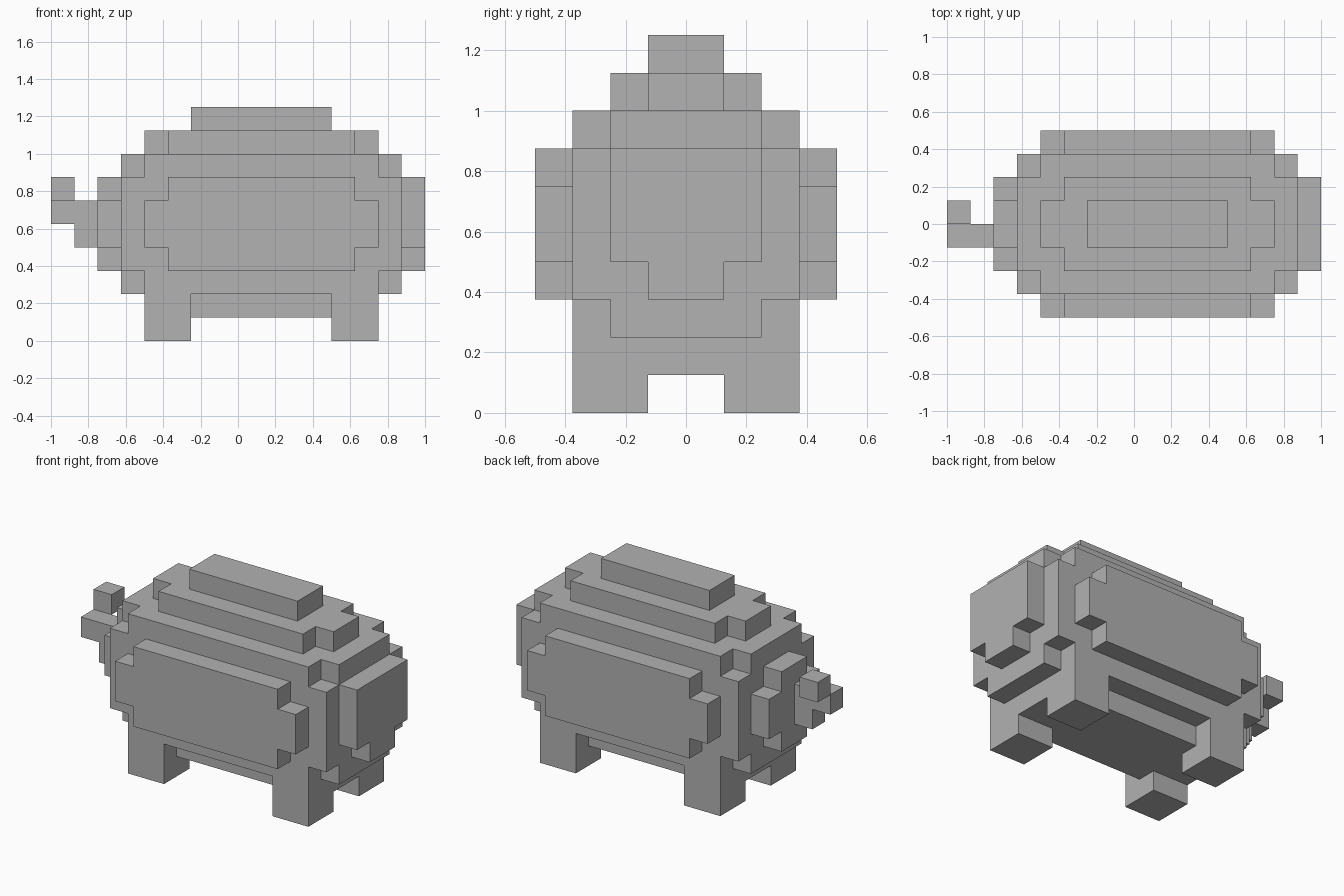
import bpy, bmesh
from itertools import product
from mathutils import Vector

UNIT = 0.125  # edge of one block

cube = bpy.data.objects.get("Cube")
if cube:
    bpy.data.objects.remove(cube, do_unlink=True)

grey = bpy.data.materials.new("plain grey")
grey.use_nodes = True
colour = (0.445, 0.445, 0.445, 1)
grey.diffuse_color = colour
grey.node_tree.nodes["Principled BSDF"].inputs["Base Color"].default_value = colour


def box(x0, x1, y0, y1, z0, z1):
    """All the block cells between two corners."""
    return set(product(range(x0, x1), range(y0, y1), range(z0, z1)))


def wide(x0, x1, half, z0, z1):
    """Box centred on y = 0."""
    return box(x0, x1, -half, half, z0, z1)


def mirrored(cells):
    """Add the copy on the other side of y = 0."""
    return cells | {(x, -y - 1, z) for x, y, z in cells}


parts = {
    # stepped trunk
    "body": wide(-4, 6, 3, 2, 8) | wide(-5, 7, 3, 3, 7) | wide(-5, 7, 2, 2, 8),
    # raised layers on the back
    "back_layer": wide(-3, 5, 2, 8, 9) | wide(-4, 6, 1, 8, 9),
    "back_ridge": wide(-2, 4, 1, 9, 10),
    # layer under the trunk
    "belly": wide(-3, 5, 2, 1, 2) | wide(-4, 6, 1, 1, 2),
    # raised flanks on both sides
    "flanks": mirrored(box(-3, 5, 3, 4, 3, 7) | box(-4, 6, 3, 4, 4, 6)),
    # face and rump plates
    "face": wide(7, 8, 2, 4, 7) | wide(7, 8, 1, 3, 7),
    "rump": wide(-6, -5, 1, 3, 7) | wide(-6, -5, 2, 4, 6),
    # curled tail
    "tail": box(-7, -6, -1, 0, 4, 6) | box(-8, -7, -1, 0, 5, 6) | box(-8, -7, 0, 1, 6, 7),
    # legs
    "front_legs": mirrored(box(4, 6, 1, 3, 0, 2)),
    "rear_legs": mirrored(box(-4, -2, 1, 3, 0, 2)),
}

# each cell belongs to one part only
solid = set()
for name in parts:
    parts[name] = parts[name] - solid
    solid |= parts[name]


def build(name, cells):
    """Make the outer skin of a part, leaving out faces hidden inside the model."""
    bm = bmesh.new()
    verts = {}

    def vert(p):
        if p not in verts:
            verts[p] = bm.verts.new(Vector(p) * UNIT)
        return verts[p]

    for cell in sorted(cells):
        for axis, side in product(range(3), (0, 1)):
            near = list(cell)
            near[axis] += 2 * side - 1
            if tuple(near) in solid:
                continue
            u, v = (axis + 1) % 3, (axis + 2) % 3
            ring = []
            for du, dv in ((0, 0), (1, 0), (1, 1), (0, 1)):
                p = list(cell)
                p[axis] += side
                p[u] += du
                p[v] += dv
                ring.append(vert(tuple(p)))
            bm.faces.new(ring if side else ring[::-1])

    # merge flat areas into large faces
    bmesh.ops.dissolve_limit(bm, angle_limit=0.01, verts=bm.verts[:], edges=bm.edges[:])
    mesh = bpy.data.meshes.new(name)
    bm.to_mesh(mesh)
    bm.free()
    mesh.materials.append(grey)
    bpy.context.collection.objects.link(bpy.data.objects.new(name, mesh))


for name, cells in parts.items():
    build(name, cells)
